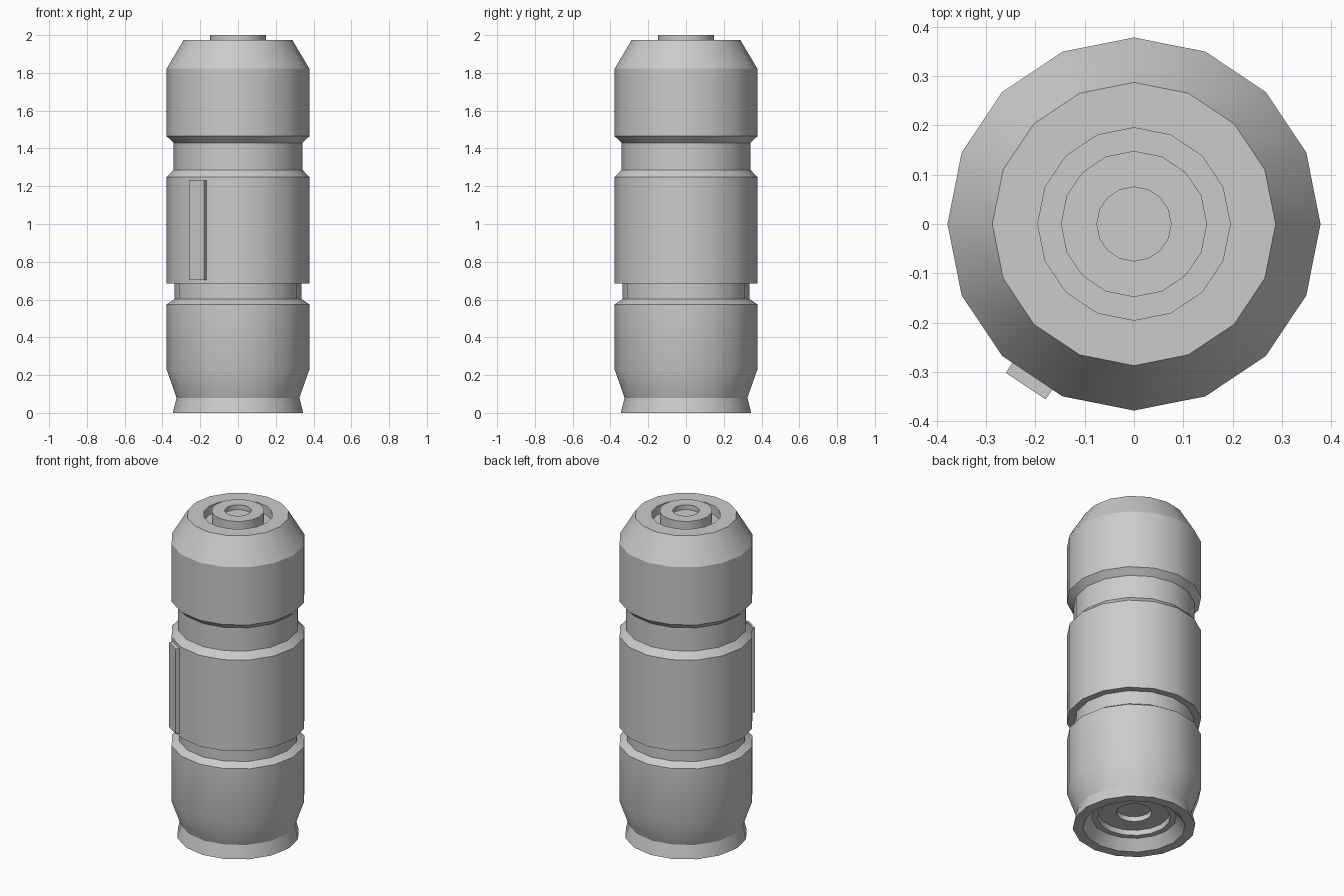
import bpy, bmesh, math
from mathutils import Matrix

if "Cube" in bpy.data.objects:
    bpy.data.objects.remove(bpy.data.objects["Cube"])

SIDES = 16


def finish(bm, name):
    bmesh.ops.recalc_face_normals(bm, faces=bm.faces)
    mesh = bpy.data.meshes.new(name)
    bm.to_mesh(mesh)
    bm.free()
    obj = bpy.data.objects.new(name, mesh)
    bpy.context.collection.objects.link(obj)
    return obj


def lathe(name, profile):
    """Revolve (radius, z) points around z and close both ends with flat discs."""
    bm = bmesh.new()
    rings = []
    for r, z in profile:
        angles = [2 * math.pi * i / SIDES for i in range(SIDES)]
        rings.append([bm.verts.new((r * math.cos(a), r * math.sin(a), z)) for a in angles])
    for low, high in zip(rings, rings[1:]):
        for i in range(SIDES):
            j = (i + 1) % SIDES
            bm.faces.new((low[i], low[j], high[j], high[i]))
    bm.faces.new(rings[0])
    bm.faces.new(rings[-1])
    return finish(bm, name)


# Cylinder casing, from the underside recess up the outside to the top socket
underside = [(0.10, 0.12), (0.10, 0.09), (0.20, 0.09), (0.205, 0.06), (0.238, 0.06), (0.287, 0.0)]
lower_section = [(0.345, 0.0), (0.325, 0.08), (0.378, 0.23), (0.378, 0.575), (0.337, 0.602)]
middle_section = [(0.337, 0.685), (0.378, 0.685), (0.378, 1.248), (0.341, 1.287)]
upper_section = [(0.341, 1.43), (0.378, 1.465), (0.378, 1.822), (0.287, 1.975)]
top_socket = [(0.195, 1.975), (0.195, 1.92), (0.148, 1.92), (0.148, 2.0), (0.075, 2.0), (0.075, 1.97)]
casing = lathe("casing", underside + lower_section + middle_section + upper_section + top_socket)

bpy.context.view_layer.objects.active = casing
casing.select_set(True)
bpy.ops.object.shade_smooth_by_angle(angle=math.radians(25))

# Raised bar lying on one facet of the middle section
bm = bmesh.new()
facet_angle = math.radians(236.25)
place = (Matrix.Rotation(facet_angle, 4, 'Z') @ Matrix.Translation((0.3775, 0, 0.967))
         @ Matrix.Diagonal((0.035, 0.097, 0.525, 1)))
bmesh.ops.create_cube(bm, size=1, matrix=place)
finish(bm, "side_bar")
